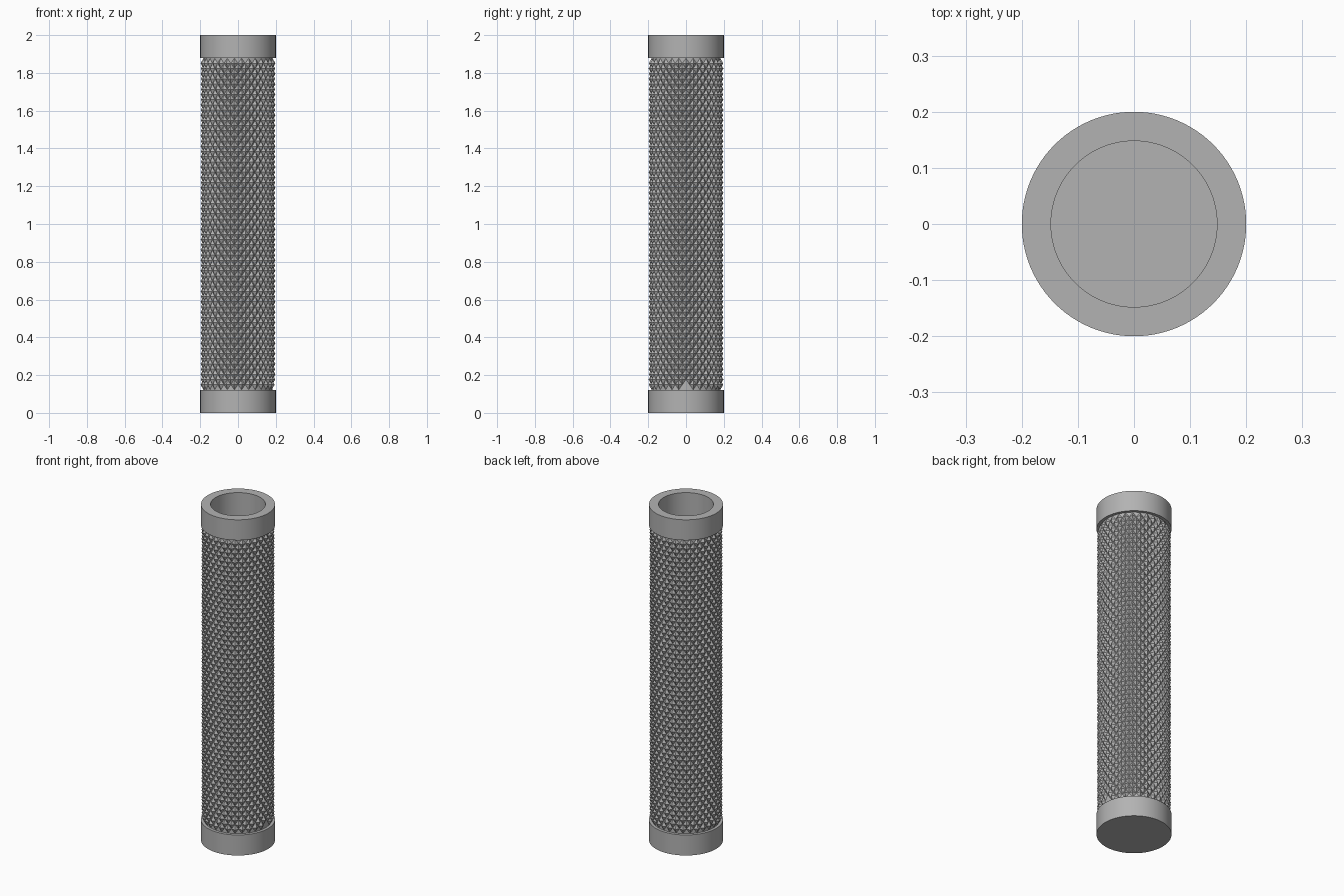
import bpy, bmesh, math

if "Cube" in bpy.data.objects:
    bpy.data.objects.remove(bpy.data.objects["Cube"])

OUTER, BORE, GRIP = 0.2, 0.148, 0.195
HEIGHT, COLLAR, FLOOR = 2.0, 0.122, 0.1
AROUND, ROWS = 30, 64

steel = bpy.data.materials.new("grey metal")
steel.use_nodes = True
colour = (0.45, 0.45, 0.45, 1)
steel.diffuse_color = colour
steel.node_tree.nodes["Principled BSDF"].inputs["Base Color"].default_value = colour


def add_object(name, bm):
    mesh = bpy.data.meshes.new(name)
    bm.to_mesh(mesh)
    bm.free()
    obj = bpy.data.objects.new(name, mesh)
    mesh.materials.append(steel)
    bpy.context.collection.objects.link(obj)
    return obj


def lathe(name, profile, steps=96):
    bm = bmesh.new()
    verts = [bm.verts.new((r, 0, z)) for r, z in profile]
    edges = [bm.edges.new(pair) for pair in zip(verts, verts[1:])]
    bmesh.ops.spin(bm, geom=verts + edges, axis=(0, 0, 1), cent=(0, 0, 0),
                   steps=steps, angle=math.tau)
    bmesh.ops.remove_doubles(bm, verts=bm.verts, dist=1e-5)
    bmesh.ops.recalc_face_normals(bm, faces=bm.faces)
    obj = add_object(name, bm)
    bpy.ops.object.select_all(action="DESELECT")
    obj.select_set(True)
    bpy.context.view_layer.objects.active = obj
    bpy.ops.object.shade_smooth_by_angle(angle=math.radians(30))


# Tube with a closed bottom and wide collars at both ends
core = GRIP - 0.012
lathe("tube", [(0, 0), (OUTER, 0), (OUTER, COLLAR), (core, COLLAR),
               (core, HEIGHT - COLLAR), (OUTER, HEIGHT - COLLAR),
               (OUTER, HEIGHT), (BORE, HEIGHT), (BORE, FLOOR), (0, FLOOR)])

# Knurled sleeve of staggered diamonds, each one raised to a point
bm = bmesh.new()
step = (HEIGHT - 2 * COLLAR) / ROWS
rings = []
for row in range(ROWS + 1):
    angles = [math.tau * (i + row % 2 / 2) / AROUND for i in range(AROUND)]
    rings.append([bm.verts.new((core * math.cos(a), core * math.sin(a), COLLAR + row * step))
                  for a in angles])
for row in range(ROWS - 1):
    low, mid, high = rings[row:row + 3]
    for i in range(AROUND):
        k = i if row % 2 else i - 1
        left, right = mid[k], mid[(k + 1) % AROUND]
        bm.faces.new((low[i], right, high[i], left))
for face in list(bm.faces):
    tip = face.calc_center_median()
    bmesh.ops.poke(bm, faces=[face], offset=GRIP + 0.003 - tip.xy.length)
add_object("knurled_grip", bm)
